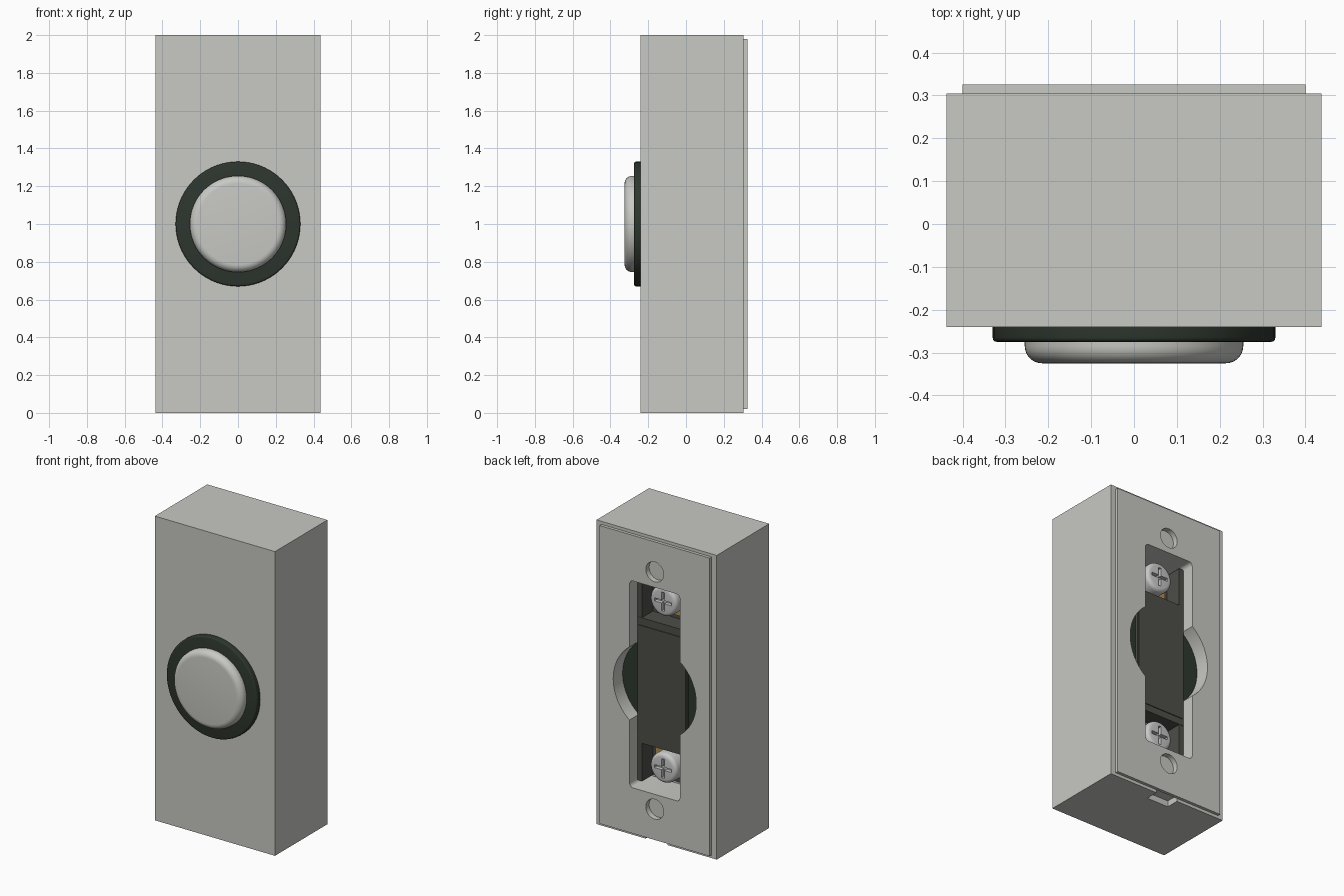
import bpy, bmesh, math
from mathutils import Vector

if "Cube" in bpy.data.objects:
    bpy.data.objects.remove(bpy.data.objects["Cube"], do_unlink=True)


def material(name, rgb):
    m = bpy.data.materials.new(name)
    m.use_nodes = True
    m.diffuse_color = (*rgb, 1)
    m.node_tree.nodes["Principled BSDF"].inputs["Base Color"].default_value = (*rgb, 1)
    return m


GREY = material("light grey plastic", (0.58, 0.58, 0.55))
BLACK = material("green black plastic", (0.027, 0.037, 0.027))
DARK = material("dark grey plastic", (0.075, 0.077, 0.066))
BRASS = material("brass", (0.45, 0.27, 0.08))
STEEL = material("screw steel", (0.58, 0.58, 0.58))


def finish(name, bm, mat):
    bmesh.ops.recalc_face_normals(bm, faces=bm.faces)
    mesh = bpy.data.meshes.new(name)
    bm.to_mesh(mesh)
    bm.free()
    ob = bpy.data.objects.new(name, mesh)
    bpy.context.collection.objects.link(ob)
    if mat:
        mesh.materials.append(mat)
    return ob


def box(name, x, y, z, mat=None, corner=0):
    """Box from (min, max) pairs; corner rounds the edges running along y."""
    bm = bmesh.new()
    bmesh.ops.create_cube(bm, size=1)
    for v in bm.verts:
        v.co = Vector([(a + b) / 2 + c * (b - a) for (a, b), c in zip((x, y, z), v.co)])
    if corner:
        edges = [e for e in bm.edges if abs(e.verts[0].co.y - e.verts[1].co.y) > 1e-4]
        bmesh.ops.bevel(bm, geom=edges, offset=corner, segments=4, profile=0.5, affect='EDGES')
    return finish(name, bm, mat)


def lathe(name, profile, z, mat=None, steps=72):
    """Revolve (radius, y) points around a y axis at height z."""
    bm = bmesh.new()
    verts = [bm.verts.new((r, y, z)) for r, y in profile]
    edges = [bm.edges.new(pair) for pair in zip(verts, verts[1:])]
    bmesh.ops.spin(bm, geom=verts + edges, cent=(0, 0, z), axis=(0, 1, 0),
                   angle=math.tau, steps=steps)
    bmesh.ops.remove_doubles(bm, verts=bm.verts, dist=1e-4)
    return finish(name, bm, mat)


def cylinder(name, r, y0, y1, z, mat=None):
    return lathe(name, [(0, y0), (r, y0), (r, y1), (0, y1)], z, mat)


def activate(ob):
    bpy.ops.object.select_all(action='DESELECT')
    ob.select_set(True)
    bpy.context.view_layer.objects.active = ob


def cut(ob, cutters):
    activate(ob)
    for c in cutters:
        mod = ob.modifiers.new("cut", 'BOOLEAN')
        mod.operation, mod.solver, mod.object = 'DIFFERENCE', 'EXACT', c
        bpy.ops.object.modifier_apply(modifier=mod.name)


def smooth(ob):
    activate(ob)
    bpy.ops.object.shade_smooth_by_angle(angle=math.radians(35))


def arc(r, y, size, n=7):
    """Rounded front rim: from the flat front out to the side wall."""
    return [(r - size + size * math.sin(t), y + size - size * math.cos(t))
            for t in (i / n * math.pi / 2 for i in range(n + 1))]


MID = 1.0
FLOOR = 0.12

# Housing and back plate
housing = box("housing", (-.437, .437), (-.24, .305), (0, 2), GREY)
plate = box("back_plate", (-.40, .40), (.305, .325), (.02, 1.98), GREY)

# Openings in the back: terminal slot, round window, mounting holes
openings = [box("slot_cutter", (-.183, .183), (FLOOR, .4), (.32, 1.68), corner=.025),
            cylinder("window_cutter", .302, .22, .4, MID)]
openings += [cylinder("mount_cutter", .065, .29, .4, z) for z in (.222, 1.782)]
pry_notch = box("notch_cutter", (-.08, .08), (.22, .4), (-.1, .04))
cut(housing, openings + [pry_notch])
cut(plate, openings)
smooth(housing)
smooth(plate)

# Bezel ring and push button on the front
bezel = lathe("bezel_ring", [(0, -.24), (0, -.275)] + arc(.33, -.275, .01, 3) + [(.33, -.24), (0, -.24)],
              MID, BLACK)
smooth(bezel)
button = lathe("push_button", [(0, -.27), (0, -.325)] + arc(.255, -.325, .04) + [(.255, -.27), (0, -.27)],
               MID, GREY)
smooth(button)

# Switch body seen through the back
smooth(cylinder("switch_disc", .30, .215, .23, MID, BLACK))
box("switch_block", (-.18, .18), (FLOOR, .245), (.585, 1.41), DARK)
box("switch_cover", (-.17, .17), (.245, .25), (.63, 1.36), DARK)

# Terminals at both ends
for end, z, lo, hi in (("lower", .457, .335, .59), ("upper", 1.553, 1.405, 1.665)):
    box(end + "_terminal_floor", (-.18, .18), (FLOOR, .13), (lo, hi), DARK)
    box(end + "_contact", (-.125, .125), (.13, .14), (lo + .03, hi - .01), BRASS)
    for side, s in (("left", 1), ("right", -1)):
        box(f"{end}_{side}_rail", sorted((s * .15, s * .182)), (FLOOR, .243), (lo, hi), DARK)
    rim = [(r, .38 - y) for r, y in arc(.098, .14, .025, 4)]
    screw = lathe(end + "_screw", [(0, .14), (0, .24)] + rim + [(.098, .14), (0, .14)], z, STEEL, 40)
    slots = [box("slot", (-.062, .062), (.215, .3), (z - .01, z + .01)),
             box("slot", (-.01, .01), (.215, .3), (z - .062, z + .062))]
    cut(screw, slots)
    smooth(screw)
    openings += slots

# Remove the cutters
for c in openings + [pry_notch]:
    bpy.data.objects.remove(c, do_unlink=True)
